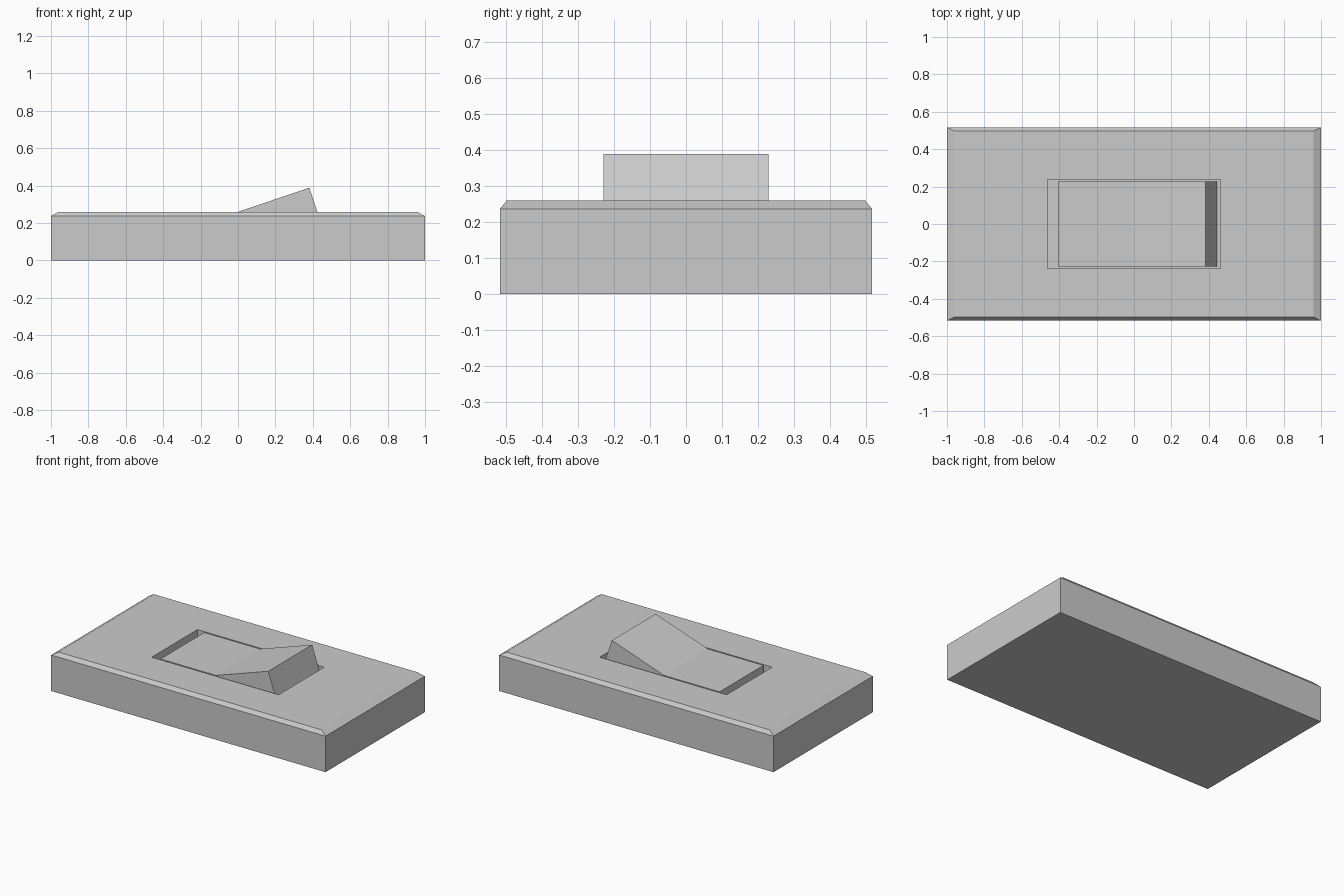
import bpy

if "Cube" in bpy.data.objects:
    bpy.data.objects.remove(bpy.data.objects["Cube"])

TOP, FLOOR = 0.26, 0.2


def make_object(name, verts, faces):
    mesh = bpy.data.meshes.new(name)
    mesh.from_pydata(verts, [], faces)
    obj = bpy.data.objects.new(name, mesh)
    bpy.context.collection.objects.link(obj)
    return obj


def loft(name, rings):
    """Join equally sized point rings with quads and cap both ends."""
    n = len(rings[0])
    verts = [p for ring in rings for p in ring]
    faces = [(r * n + i, r * n + (i + 1) % n, (r + 1) * n + (i + 1) % n, (r + 1) * n + i)
             for r in range(len(rings) - 1) for i in range(n)]
    last = (len(rings) - 1) * n
    faces += [tuple(reversed(range(n))), tuple(range(last, last + n))]
    return make_object(name, verts, faces)


def rectangle(x, y, z):
    return [(-x, -y, z), (x, -y, z), (x, y, z), (-x, y, z)]


# Wall plate: bottom, rim, bevelled top, then down into the switch recess
loft("wall_plate", [
    rectangle(1.0, 0.517, 0.0),
    rectangle(1.0, 0.517, 0.237),
    rectangle(0.96, 0.498, TOP),
    rectangle(0.4625, 0.238, TOP),
    rectangle(0.4625, 0.238, FLOOR),
])

# Rocker: flat pressed half and raised half, side profile extruded across y
profile = [(-0.405, FLOOR), (-0.405, TOP), (0.0, TOP),
           (0.381, 0.389), (0.445, FLOOR), (0.0, FLOOR)]
loft("rocker_switch", [[(x, y, z) for x, z in reversed(profile)] for y in (0.2285, -0.2285)][::-1])

# Keep all face normals pointing outwards
import bmesh
for obj in bpy.context.collection.objects:
    bm = bmesh.new()
    bm.from_mesh(obj.data)
    bmesh.ops.recalc_face_normals(bm, faces=bm.faces)
    bm.to_mesh(obj.data)
    bm.free()
